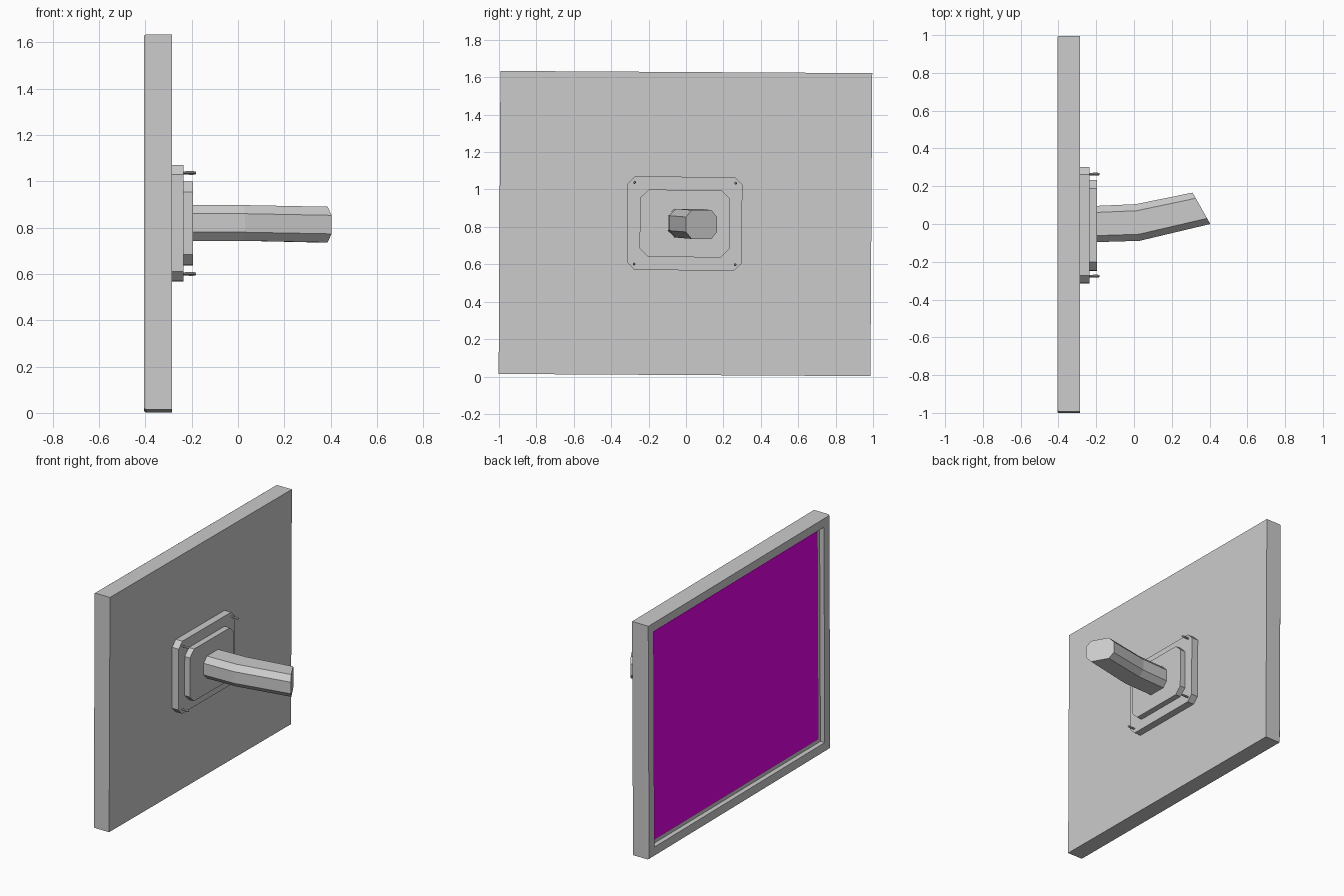
import bpy, bmesh
from mathutils import Vector, Matrix

if "Cube" in bpy.data.objects:
    bpy.data.objects.remove(bpy.data.objects["Cube"])

TILT = -0.006          # the whole panel hangs slightly crooked
CENTRE = Vector((0, -0.003, 0.818))
ROT = Matrix.Translation(CENTRE) @ Matrix.Rotation(TILT, 4, 'X')


def finish(name, bm, matrix=ROT):
    bmesh.ops.recalc_face_normals(bm, faces=bm.faces)
    mesh = bpy.data.meshes.new(name)
    bm.to_mesh(mesh)
    bm.free()
    obj = bpy.data.objects.new(name, mesh)
    obj.matrix_world = matrix
    bpy.context.collection.objects.link(obj)
    return obj


def loft(name, rings, matrix=ROT):
    """Skin a list of equal-length point rings and cap both ends."""
    bm = bmesh.new()
    vs = [[bm.verts.new(p) for p in r] for r in rings]
    n = len(vs[0])
    for a, b in zip(vs, vs[1:]):
        for i in range(n):
            j = (i + 1) % n
            bm.faces.new((a[i], a[j], b[j], b[i]))
    bm.faces.new(vs[0])
    bm.faces.new(vs[-1])
    return finish(name, bm, matrix)


def octagon(hy, hz, cy, cz):
    """Rectangle with cut corners, in the y-z plane."""
    return [(hy, hz - cz), (hy - cy, hz), (cy - hy, hz), (-hy, hz - cz),
            (-hy, cz - hz), (cy - hy, -hz), (hy - cy, -hz), (hy, cz - hz)]


def plate(name, x0, x1, hy, hz, c):
    return loft(name, [[(x, y - 0.004, z) for y, z in octagon(hy, hz, c, c)]
                       for x in (x0, x1)])


def box(bm, x0, x1, hy, hz):
    bmesh.ops.create_cube(bm, size=1, matrix=Matrix.Translation(((x0 + x1) / 2, 0, 0))
                          @ Matrix.Diagonal((x1 - x0, 2 * hy, 2 * hz, 1)))


# Housing: slab with a softened front rim and a recess for the screen
bm = bmesh.new()
box(bm, -0.397, -0.285, 0.994, 0.81)
bm.faces.ensure_lookup_table()
front = min(bm.faces, key=lambda f: f.calc_center_median().x)
bmesh.ops.recalc_face_normals(bm, faces=bm.faces)
bmesh.ops.inset_region(bm, faces=[front], thickness=0.006, depth=0.008)
bmesh.ops.inset_region(bm, faces=[front], thickness=0.084)
ext = bmesh.ops.extrude_face_region(bm, geom=[front])
floor = [g for g in ext['geom'] if isinstance(g, bmesh.types.BMVert)]
bmesh.ops.translate(bm, verts=floor, vec=(0.033, 0, 0))
if front.is_valid:
    bmesh.ops.delete(bm, geom=[front], context='FACES_ONLY')
finish("display_housing", bm)

# Screen
bm = bmesh.new()
box(bm, -0.375, -0.368, 0.905, 0.721)
screen = finish("screen", bm)
mat = bpy.data.materials.new("screen_purple")
mat.diffuse_color = (0.8, 0.0, 0.8, 1)
mat.use_nodes = True
mat.node_tree.nodes["Principled BSDF"].inputs["Base Color"].default_value = mat.diffuse_color
screen.data.materials.append(mat)

# Two stepped mounting plates
plate("mount_plate", -0.287, -0.235, 0.307, 0.25, 0.04)
plate("mount_step", -0.237, -0.195, 0.24, 0.18, 0.045)

# Four pins at the plate corners
for i, (sy, sz) in enumerate([(-1, -1), (-1, 1), (1, -1), (1, 1)]):
    rings = [[(x, sy * 0.27 - 0.003 + y, sz * 0.218 + z) for y, z in octagon(r, r, r * .6, r * .6)]
             for x, r in ((-0.24, 0.005), (-0.195, 0.007), (-0.182, 0.004))]
    loft(f"pin_{i + 1}", rings)

# Bent octagonal arm with a slanted end: centre and half-width vector of each section
sections = [((-0.197, 0, 0.82), (0, 0.096)),
            ((0.02, 0.008, 0.82), (-0.01, 0.097)),
            ((0.357, 0.083, 0.813), (-0.047, 0.083))]
unit = octagon(1, 0.077, 0.36, 0.037)
loft("support_arm", [[(c[0] + h[0] * u, c[1] + h[1] * u, c[2] + z) for u, z in unit]
                     for c, h in sections], Matrix.Identity(4))
